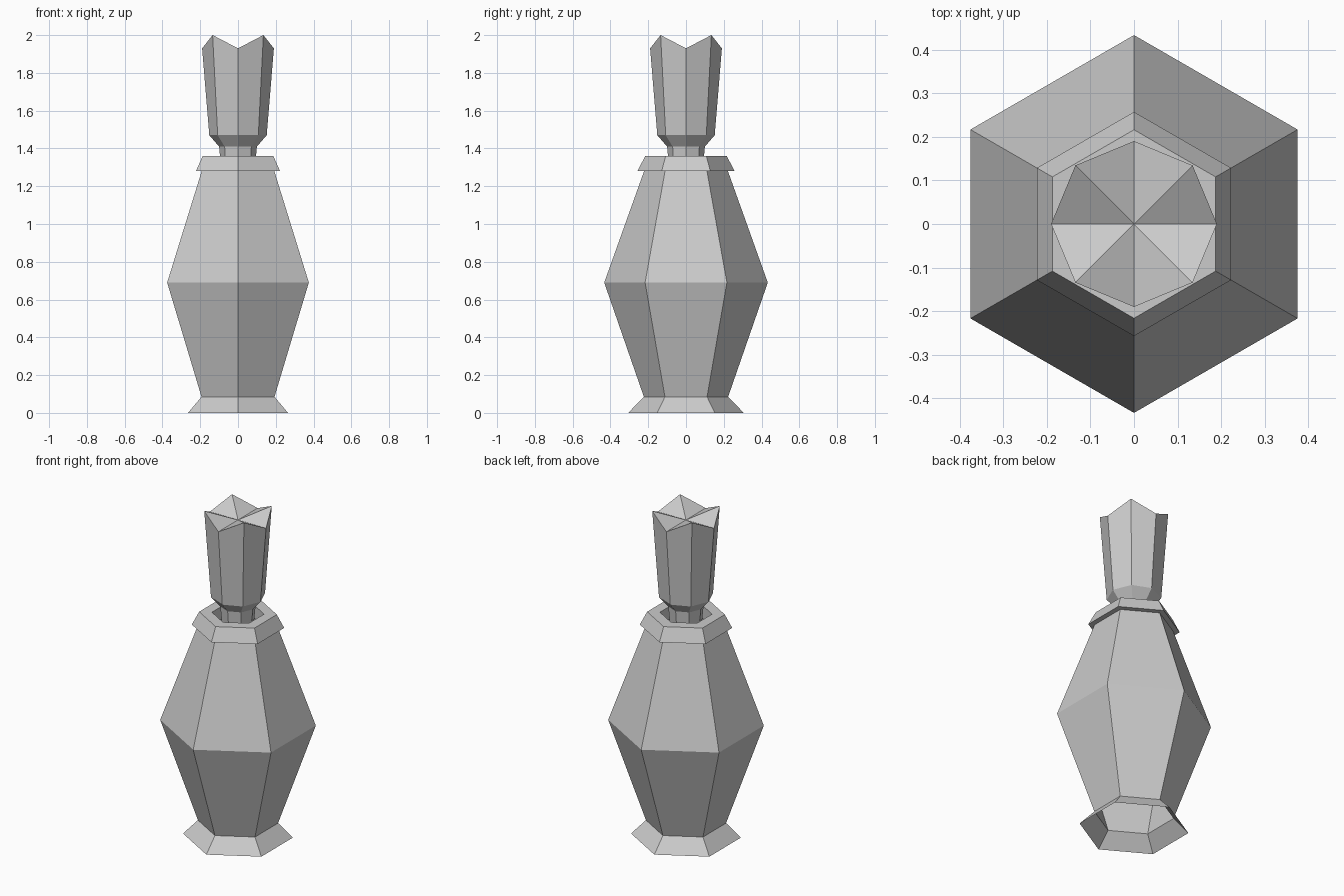
import bpy, bmesh
from math import sin, cos, pi

if "Cube" in bpy.data.objects:
    bpy.data.objects.remove(bpy.data.objects["Cube"])


def ring(bm, n, r, z, lift=0.0):
    # Ring starting on the y axis; odd corners can be raised by lift
    return [bm.verts.new((r * sin(2 * pi * i / n), r * cos(2 * pi * i / n),
                          z + lift * (i % 2))) for i in range(n)]


def bridge(bm, a, b):
    n = len(a)
    for i in range(n):
        j = (i + 1) % n
        bm.faces.new((a[j], a[i], b[i], b[j]))


def loft(bm, n, profile):
    rings = [ring(bm, n, *p) for p in profile]
    for a, b in zip(rings, rings[1:]):
        bridge(bm, a, b)
    return rings


def finish(bm, name):
    mesh = bpy.data.meshes.new(name)
    bm.to_mesh(mesh)
    bm.free()
    bpy.context.collection.objects.link(bpy.data.objects.new(name, mesh))


# Hexagonal bottle: open flared foot, faceted body, overhanging collar, mouth
bm = bmesh.new()
loft(bm, 6, [(0.306, 0), (0.223, 0.085), (0.433, 0.69), (0.222, 1.28),
             (0.257, 1.28), (0.216, 1.36), (0.145, 1.36), (0.145, 1.28)])
finish(bm, "bottle")

# Octagonal stopper with a zigzag crown rim and a sunken star-shaped top
bm = bmesh.new()
rings = loft(bm, 8, [(0.09, 1.30), (0.10, 1.41), (0.152, 1.47),
                     (0.19, 1.93, 0.07)])
bm.faces.new(rings[0])
centre = bm.verts.new((0, 0, 1.93))
rim = rings[-1]
for i in range(8):
    bm.faces.new((rim[(i + 1) % 8], rim[i], centre))
finish(bm, "stopper")
